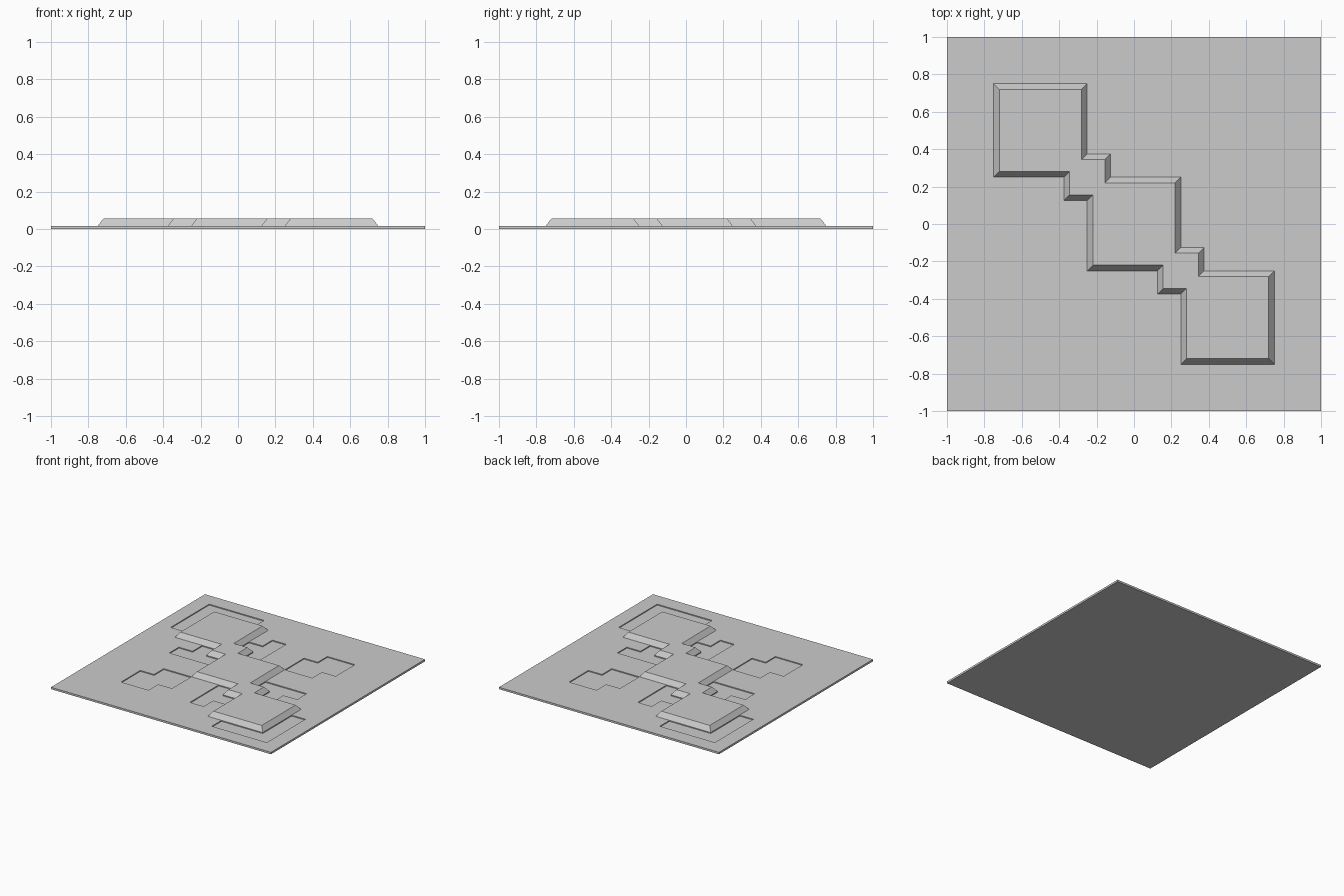
import bpy, bmesh
from mathutils import Vector

old = bpy.data.objects.get("Cube")
if old:
    bpy.data.objects.remove(old, do_unlink=True)

CELL = 0.125      # plan grid
BASE_TOP = 0.016
DEPTH = 0.008     # shallow recess depth
TOP = 0.055
SLOPE = 0.03      # inset of the sloping rim

grey = bpy.data.materials.new("plain grey")
grey.use_nodes = True
grey.diffuse_color = (0.6, 0.6, 0.6, 1)
grey.node_tree.nodes["Principled BSDF"].inputs["Base Color"].default_value = (0.6, 0.6, 0.6, 1)


def finish(bm, name):
    bmesh.ops.recalc_face_normals(bm, faces=bm.faces)
    mesh = bpy.data.meshes.new(name)
    bm.to_mesh(mesh)
    bm.free()
    mesh.materials.append(grey)
    obj = bpy.data.objects.new(name, mesh)
    bpy.context.collection.objects.link(obj)
    return obj


# Recessed rectangles in grid cells (x0, y0, x1, y1), repeated by a half turn
half = [(-7, 3, -3, 7), (-5, -5, -3, -3), (-4, -4, -2, -2),
        (-5, 0, -2, 1), (-4, 0, -2, 2), (-1, 2, 0, 5), (-2, 2, 0, 4)]
recesses = half + [(-c, -d, -a, -b) for a, b, c, d in half]


def is_recessed(face):
    c = face.calc_center_median() / CELL
    return any(x0 < c.x < x1 and y0 < c.y < y1 for x0, y0, x1, y1 in recesses)


# Base plate: gridded top with vertical-walled shallow recesses
bm = bmesh.new()
bmesh.ops.create_grid(bm, x_segments=16, y_segments=16, size=1)
bmesh.ops.translate(bm, verts=bm.verts, vec=(0, 0, BASE_TOP))
rim = [e for e in bm.edges if e.is_boundary]
sunk = [f for f in bm.faces if is_recessed(f)]
new = bmesh.ops.extrude_face_region(bm, geom=sunk)["geom"]
bmesh.ops.translate(bm, verts=[g for g in new if isinstance(g, bmesh.types.BMVert)],
                    vec=(0, 0, -DEPTH))
bmesh.ops.delete(bm, geom=[f for f in sunk if f.is_valid], context="FACES")
# Sides and underside
new = bmesh.ops.extrude_edge_only(bm, edges=rim)["geom"]
for v in (g for g in new if isinstance(g, bmesh.types.BMVert)):
    v.co.z = 0
bmesh.ops.contextual_create(bm, geom=[g for g in new if isinstance(g, bmesh.types.BMEdge)])
bmesh.ops.dissolve_limit(bm, angle_limit=0.01, verts=bm.verts, edges=bm.edges)
finish(bm, "base_plate")

# Raised stepped block: half outline, closed by a half turn
steps = [(-6, 2), (-3, 2), (-3, 1), (-2, 1), (-2, -2), (1, -2), (1, -3), (2, -3), (2, -6)]
outline = [Vector(p) * CELL for p in steps]
outline += [-p for p in outline]
# Outer corners shared by both halves
outline.insert(len(steps), Vector((6, -6)) * CELL)
outline.append(Vector((-6, 6)) * CELL)


def inset(points, amount):
    """Mitred inward offset of a counter-clockwise right-angled outline."""
    result = []
    for i, p in enumerate(points):
        a = (p - points[i - 1]).normalized()
        b = (points[(i + 1) % len(points)] - p).normalized()
        result.append(p + amount * Vector((-a.y - b.y, a.x + b.x)))
    return result


bm = bmesh.new()
levels = [(outline, BASE_TOP - DEPTH), (outline, BASE_TOP), (inset(outline, SLOPE), TOP)]
loops = [[bm.verts.new((p.x, p.y, z)) for p in pts] for pts, z in levels]
n = len(outline)
for low, high in zip(loops, loops[1:]):
    for i in range(n):
        j = (i + 1) % n
        bm.faces.new((low[i], low[j], high[j], high[i]))
bm.faces.new(loops[-1])
bm.faces.new(loops[0][::-1])
finish(bm, "raised_stepped_block")
